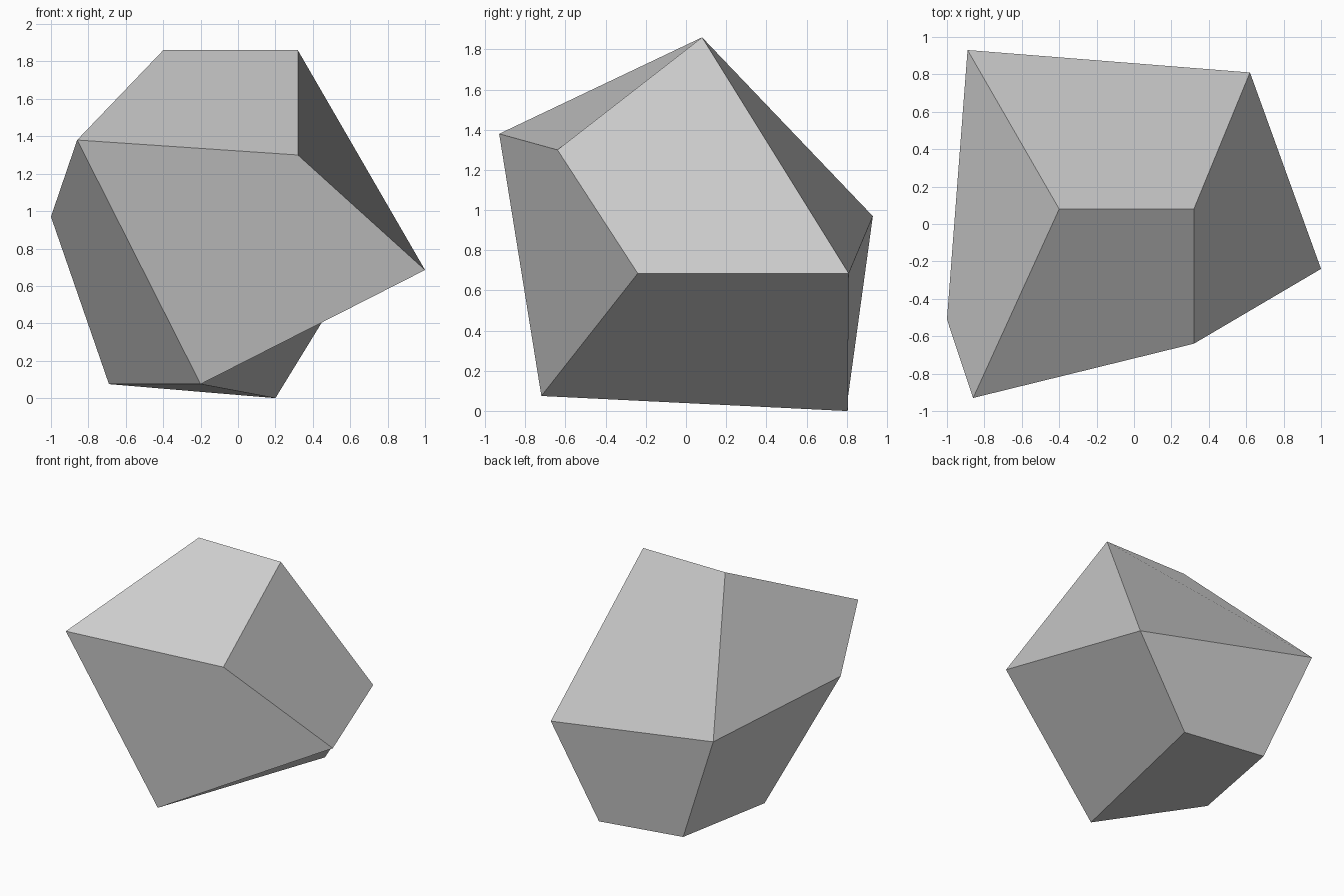
import bpy
import bmesh

cube = bpy.data.objects.get("Cube")
if cube:
    bpy.data.objects.remove(cube, do_unlink=True)

# Stone colour
stone = bpy.data.materials.new("stone_grey")
stone.use_nodes = True
grey = (0.6, 0.6, 0.6, 1.0)
stone.diffuse_color = grey
stone.node_tree.nodes["Principled BSDF"].inputs["Base Color"].default_value = grey

# Corners of the faceted boulder
corners = {
    # top ridge
    "ridge_r": (-0.40, 0.08, 1.86),
    "ridge_l": (0.32, 0.08, 1.86),
    # shoulders
    "front_l": (0.32, -0.64, 1.30),
    "front_r": (-0.86, -0.93, 1.38),
    "side_r": (-1.00, -0.51, 0.97),
    "back_r": (-0.89, 0.93, 0.97),
    "side_l": (1.00, -0.24, 0.685),
    "back_l": (0.62, 0.81, 0.685),
    # foot
    "foot_r": (-0.69, 0.00, 0.075),
    "foot_front": (-0.20, -0.72, 0.075),
    "foot_l": (0.20, 0.805, 0.0),
    "foot_back": (-0.54, 0.807, 0.075),
}

# Facets, each listed counter-clockwise from outside
facets = [
    "ridge_l back_l back_r ridge_r",
    "ridge_r front_r front_l ridge_l",
    "ridge_r back_r side_r front_r",
    "ridge_l front_l side_l back_l",
    "front_l front_r foot_front side_l",
    "front_r side_r foot_r foot_front",
    "foot_front foot_l back_l side_l",
    "back_l foot_l foot_back back_r",
    "side_r back_r foot_back foot_r",
    "foot_r foot_back foot_l foot_front",
]

bm = bmesh.new()
verts = {name: bm.verts.new(co) for name, co in corners.items()}
for facet in facets:
    bm.faces.new([verts[name] for name in facet.split()]).smooth = False

mesh = bpy.data.meshes.new("boulder")
bm.to_mesh(mesh)
bm.free()
mesh.materials.append(stone)
boulder = bpy.data.objects.new("boulder", mesh)
bpy.context.collection.objects.link(boulder)
